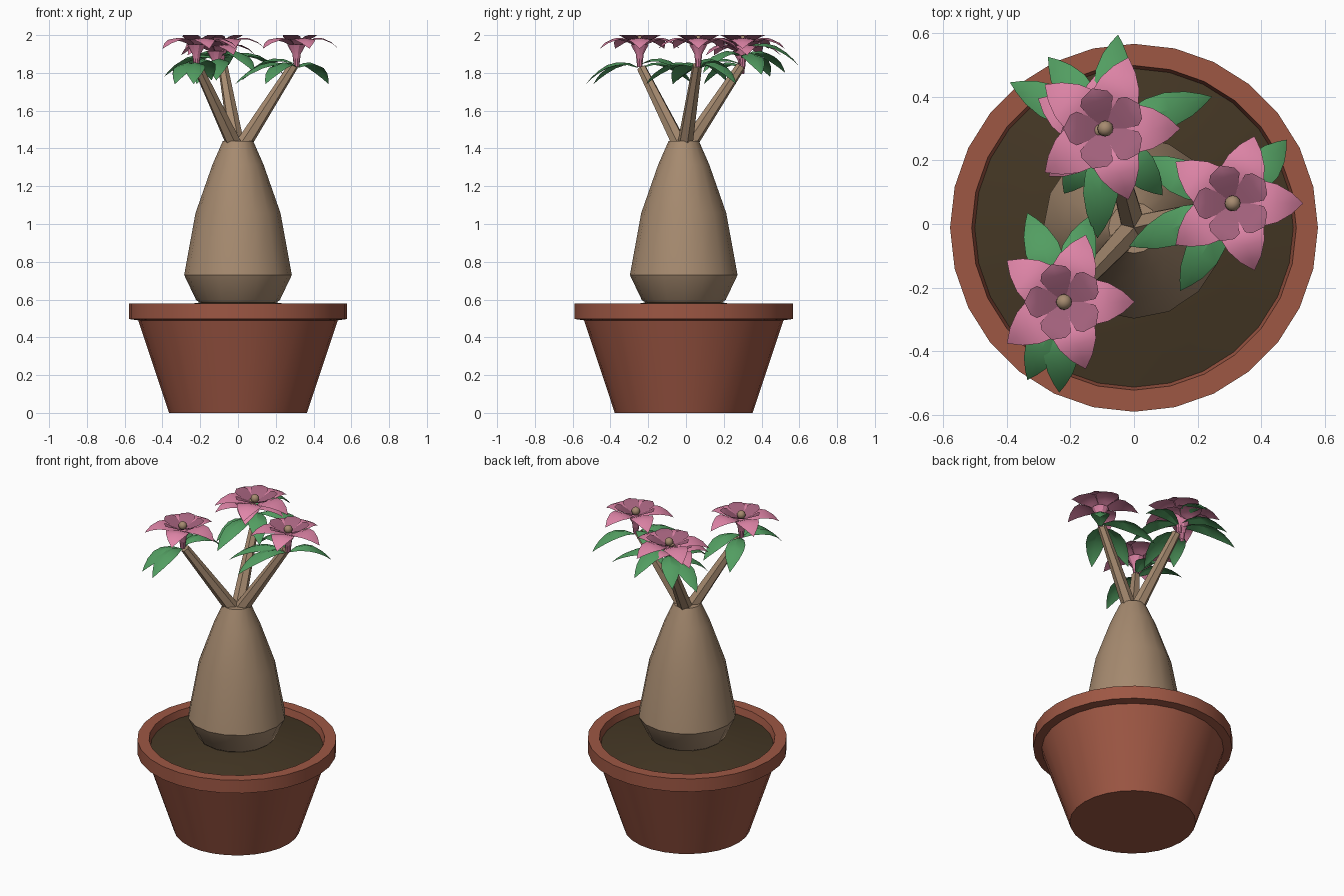
import bpy, bmesh, math
from mathutils import Vector

if "Cube" in bpy.data.objects:
    bpy.data.objects.remove(bpy.data.objects["Cube"], do_unlink=True)

CY = -0.012  # y of the pot axis


def material(name, rgb):
    m = bpy.data.materials.new(name)
    m.use_nodes = True
    m.diffuse_color = (*rgb, 1)
    b = next(n for n in m.node_tree.nodes if n.type == 'BSDF_PRINCIPLED')
    b.inputs["Base Color"].default_value = (*rgb, 1)
    return m


TERRACOTTA = material("terracotta", (0.34, 0.095, 0.057))
SOIL = material("dark_soil", (0.058, 0.038, 0.018))
BARK = material("tan_bark", (0.38, 0.255, 0.16))
LEAF = material("leaf_green", (0.085, 0.34, 0.12))
PINK = material("petal_pink", (0.74, 0.235, 0.39))
THROAT = material("throat_mauve", (0.38, 0.125, 0.21))


def finish(name, bm, mat, smooth=True):
    me = bpy.data.meshes.new(name)
    bm.to_mesh(me)
    bm.free()
    ob = bpy.data.objects.new(name, me)
    bpy.context.collection.objects.link(ob)
    me.materials.append(mat)
    if smooth:
        bpy.ops.object.select_all(action='DESELECT')
        ob.select_set(True)
        bpy.context.view_layer.objects.active = ob
        bpy.ops.object.shade_smooth_by_angle(angle=math.radians(30))
    return ob


def lathe(name, profile, sides, mat, centre=(0, CY, 0)):
    """Spin an (r, z) profile, listed bottom outside to top, around z."""
    bm = bmesh.new()
    rings = []
    for r, z in profile:
        if r == 0:
            rings.append([bm.verts.new((centre[0], centre[1], centre[2] + z))] * sides)
        else:
            rings.append([bm.verts.new((centre[0] + r * math.cos(math.tau * i / sides),
                                        centre[1] + r * math.sin(math.tau * i / sides),
                                        centre[2] + z)) for i in range(sides)])
    for a, b in zip(rings, rings[1:]):
        for i in range(sides):
            j = (i + 1) % sides
            quad = list(dict.fromkeys((a[i], a[j], b[j], b[i])))
            bm.faces.new(quad)
    return finish(name, bm, mat)


def blade(bm, origin, angle, rows, fold):
    """Add a folded blade; rows are (distance, height, half width, bend)."""
    d = Vector((math.cos(angle), math.sin(angle), 0))
    s = Vector((-d.y, d.x, 0))
    up = Vector((0, 0, 1))
    prev = None
    for dist, h, w in rows:
        mid = Vector(origin) + d * dist + up * h
        if w == 0:
            row = [bm.verts.new(mid)] * 3
        else:
            row = [bm.verts.new(mid + s * (k * w) - up * (abs(k) * w * fold))
                   for k in (-1, 0, 1)]
        if prev:
            for i in (0, 1):
                bm.faces.new(list(dict.fromkeys((prev[i], row[i], row[i + 1], prev[i + 1]))))
        prev = row


# Pot with a stepped rim
lathe("pot", [(0, 0), (0.365, 0), (0.528, 0.49), (0.578, 0.497), (0.578, 0.58),
              (0.51, 0.58), (0.495, 0.51)], 28, TERRACOTTA)

# Slightly mounded soil
lathe("soil", [(0.502, 0.535), (0.35, 0.562), (0.2, 0.585), (0, 0.59)], 28, SOIL)

# Swollen bottle trunk
lathe("trunk", [(0.19, 0.575), (0.222, 0.598), (0.285, 0.73), (0.225, 1.058),
                (0.135, 1.315), (0.08, 1.44), (0, 1.44)], 16, BARK)


def branch(name, tip):
    """Tapered six-sided branch from the trunk top to tip."""
    tip = Vector(tip)
    out = Vector((tip.x, tip.y - CY, 0)).normalized()
    base = Vector((0, CY, 1.415)) + out * 0.025
    axis = tip - base
    bm = bmesh.new()
    bmesh.ops.create_cone(bm, cap_ends=True, segments=6, radius1=0.042,
                          radius2=0.026, depth=axis.length)
    bm.transform(axis.to_track_quat('Z', 'Y').to_matrix().to_4x4())
    bmesh.ops.translate(bm, verts=bm.verts, vec=(base + tip) / 2)
    finish(name, bm, BARK, smooth=False)


PETAL = [(0.02, -0.055, 0.014), (0.06, -0.03, 0.043), (0.1, -0.014, 0.07),
         (0.14, -0.017, 0.06), (0.185, -0.038, 0.034), (0.222, -0.072, 0)]
LOBE = [(0.012, -0.05, 0.009), (0.05, -0.028, 0.036), (0.085, -0.008, 0.05),
        (0.105, 0, 0.04), (0.125, 0, 0)]


def flower(name, x, y, z, scale=1.0, turn=0.0):
    """Five arching petals, a cupped inner rosette, a tube and a stamen."""
    for part, shape, mat, offset, fold in (("petals", PETAL, PINK, 0, 0.12),
                                           ("throat", LOBE, THROAT, 36, 0.0)):
        bm = bmesh.new()
        rows = [(r * scale, h, w * scale) for r, h, w in shape]
        for i in range(5):
            blade(bm, (x, y, z), math.radians(turn + offset + 72 * i), rows, fold)
        finish(f"{name}_{part}", bm, mat)
    lathe(name + "_tube", [(0.014, -0.17), (0.022, -0.1), (0.05, -0.05)], 10, PINK, (x, y, z))
    bm = bmesh.new()
    bmesh.ops.create_uvsphere(bm, u_segments=12, v_segments=8, radius=0.025)
    bmesh.ops.translate(bm, verts=bm.verts, vec=(x, y, z - 0.027))
    finish(name + "_stamen", bm, BARK)


def leaves(name, x, y, tips):
    """Arching leaves from the branch end (x, y) to tips (x, y, base lift)."""
    bm = bmesh.new()
    for tx, ty, lift in tips:
        dx, dy = tx - x, ty - y
        n = math.hypot(dx, dy)
        rows = [(0.04 * n, 0, 0.008), (0.22 * n, 0.022, 0.034), (0.42 * n, 0.026, 0.053),
                (0.6 * n, 0.012, 0.055), (0.78 * n, -0.022, 0.04),
                (0.91 * n, -0.058, 0.019), (n, -0.09, 0)]
        blade(bm, (x, y, 1.83 + lift), math.atan2(dy, dx), rows, 0.3)
    finish(name, bm, LEAF)


# Three branches, each with a leaf cluster and a bloom
clusters = {
    "left": ((0.31, 0.065), (0.295, 0.06, 1.84),
             [(0.48, 0.265, 0), (0.145, -0.21, 0), (-0.015, -0.07, 0), (0.02, 0.21, 0.02)]),
    "right": ((-0.22, -0.245), (-0.21, -0.235, 1.825),
              [(-0.335, 0.035, 0), (-0.14, 0.025, 0.02), (-0.335, -0.49, 0),
               (-0.235, -0.53, 0)]),
    "back": ((-0.09, 0.3), (-0.08, 0.29, 1.835),
             [(-0.05, 0.595, 0.1), (-0.27, 0.525, 0.06), (-0.39, 0.445, 0.04),
              (0.245, 0.4, 0.05), (-0.115, -0.045, 0.02), (0.09, 0.09, 0.06),
              (-0.22, 0.095, 0)]),
}
for side, ((x, y), tip, leaf_tips) in clusters.items():
    branch(side + "_branch", tip)
    leaves(side + "_leaves", x, y, leaf_tips)
    flower(side + "_flower", x, y, 2.0, 1.06 if side == "back" else 1.0)

# Second bloom tucked under the back one
flower("back_lower_flower", -0.115, 0.295, 1.965, 0.95, 8)
